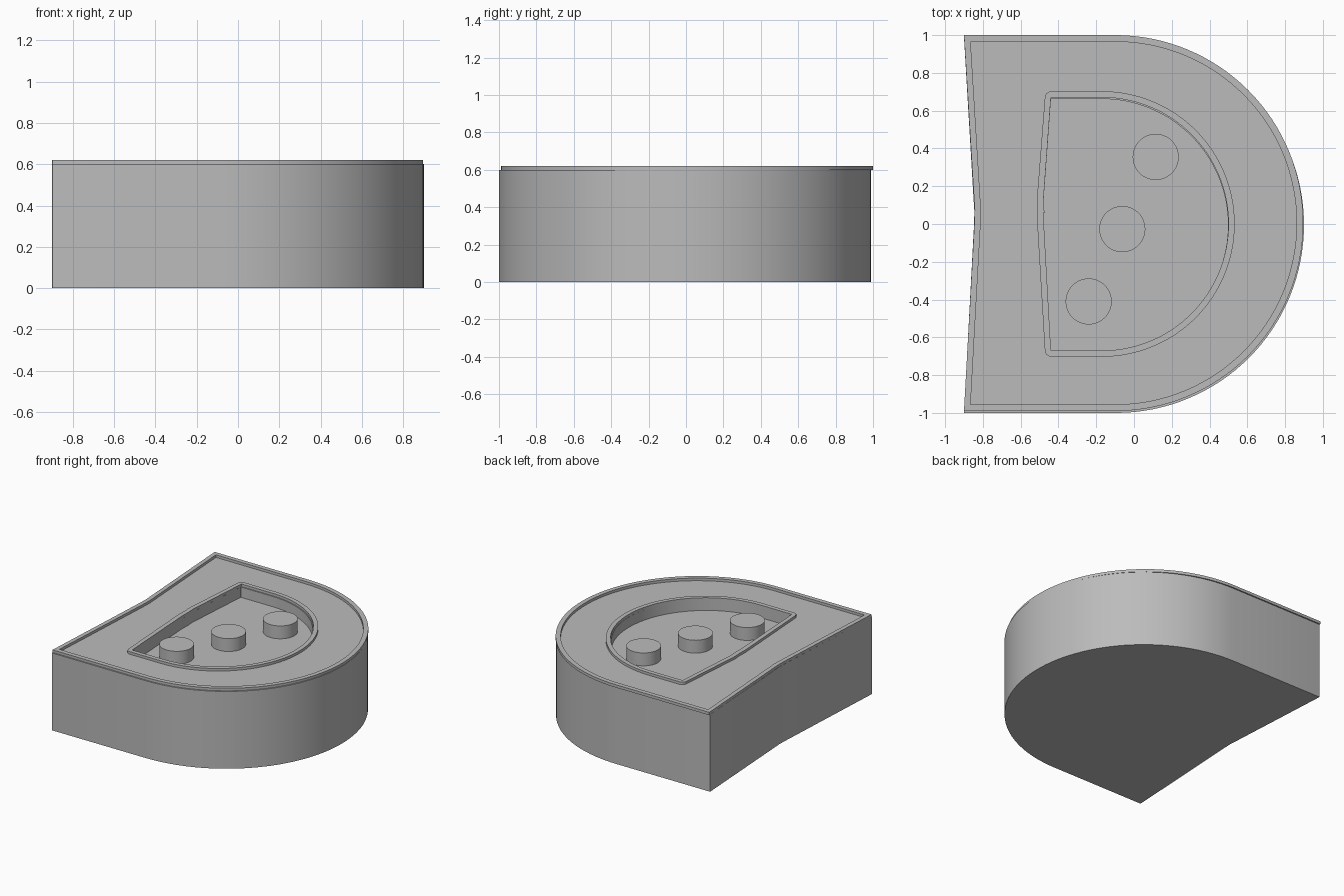
import bpy, bmesh, math

cube = bpy.data.objects.get("Cube")
if cube:
    bpy.data.objects.remove(cube)

grey = bpy.data.materials.new("plain_grey")
grey.use_nodes = True
grey.diffuse_color = (0.5, 0.5, 0.5, 1)
grey.node_tree.nodes["Principled BSDF"].inputs["Base Color"].default_value = (0.5, 0.5, 0.5, 1)


def d_outline(corner_x, notch_x, centre_x, radius, shift=(0, 0), corner_r=0.002, steps=64):
    """D-shaped outline: half-round right side, slightly dented left side."""
    pts = []
    for i in range(steps + 1):
        a = -math.pi / 2 + math.pi * i / steps
        pts.append((centre_x + radius * math.cos(a), radius * math.sin(a)))
    # upper left corner, dent, lower left corner
    arc = [math.pi / 2 * (1 + i / 4) for i in range(5)]
    upper = [(corner_x + corner_r * (1 + math.cos(a)),
              radius + corner_r * (math.sin(a) - 1)) for a in arc]
    dent = [(notch_x - 0.004, 0.13), (notch_x, 0.07), (notch_x - 0.002, 0.0)]
    lower = [(x, -y) for x, y in reversed(upper)]
    return [(x + shift[0], y + shift[1]) for x, y in pts + upper + dent + lower]


def build(name, loops, closed):
    """Bridge (outline, height) loops; cap both ends, or close into a ring."""
    bm = bmesh.new()
    rings = [[bm.verts.new((x, y, z)) for x, y in pts] for pts, z in loops]
    pairs = list(zip(rings, rings[1:]))
    if closed:
        pairs.append((rings[-1], rings[0]))
    else:
        bm.faces.new(rings[0])
        bm.faces.new(rings[-1])
    for a, b in pairs:
        for i in range(len(a)):
            j = (i + 1) % len(a)
            bm.faces.new((a[i], a[j], b[j], b[i]))
    bmesh.ops.recalc_face_normals(bm, faces=bm.faces)
    mesh = bpy.data.meshes.new(name)
    bm.to_mesh(mesh)
    bm.free()
    mesh.materials.append(grey)
    obj = bpy.data.objects.new(name, mesh)
    bpy.context.collection.objects.link(obj)
    bpy.ops.object.select_all(action='DESELECT')
    obj.select_set(True)
    bpy.context.view_layer.objects.active = obj
    bpy.ops.object.shade_smooth_by_angle(angle=math.radians(30))


BODY_TOP, RIM_TOP, FLOOR = 0.6, 0.62, 0.52

# Body with a pocket in its top
body_edge = d_outline(-0.9, -0.845, -0.095, 0.995, (0, -0.005))
pocket = d_outline(-0.44, -0.475, -0.17, 0.668, (0, -0.006))
build("body", [(body_edge, 0), (body_edge, BODY_TOP), (pocket, BODY_TOP), (pocket, FLOOR)], False)


# Raised rims along the outer edge and around the pocket
def rim(name, outer, inner):
    low = BODY_TOP - 0.002
    build(name, [(outer, low), (outer, RIM_TOP), (inner, RIM_TOP), (inner, low)], True)


rim("outer_rim",
    d_outline(-0.9, -0.843, -0.099, 0.995, (0, 0.005)),
    d_outline(-0.865, -0.81, -0.099, 0.96, (0, 0.005)))
rim("pocket_rim",
    d_outline(-0.472, -0.51, -0.17, 0.703, corner_r=0.035),
    d_outline(-0.44, -0.475, -0.17, 0.67))

# Three round buttons standing in the pocket
for name, x, y in (("front_button", -0.24, -0.41),
                   ("middle_button", -0.062, -0.027),
                   ("back_button", 0.115, 0.355)):
    circle = [(x + 0.122 * math.cos(math.tau * i / 48),
               y + 0.122 * math.sin(math.tau * i / 48)) for i in range(48)]
    build(name, [(circle, FLOOR - 0.01), (circle, RIM_TOP)], False)
